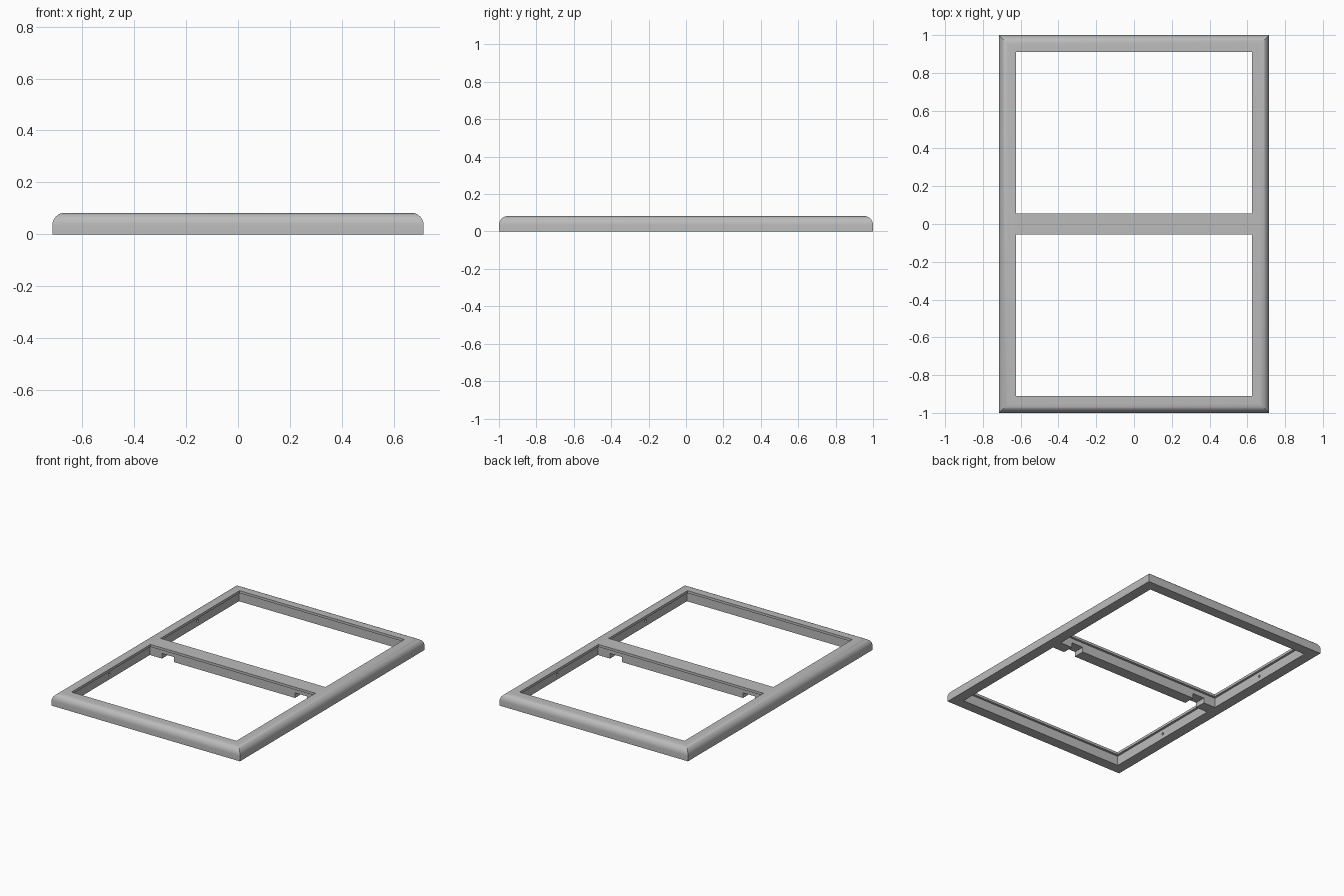
import bpy, bmesh, math

cube = bpy.data.objects.get("Cube")
if cube:
    bpy.data.objects.remove(cube, do_unlink=True)

HX, HY, H = 0.715, 1.0, 0.083      # half width, half length, height
OPEN = 0.089                       # top width of the frame members
LIP, LIP_Z = 0.016, 0.066          # overhanging lip: reach and underside
ROUND = 0.048                      # outer edge rounding
BAR = 0.055                        # half width of the crossbar

grey = bpy.data.materials.new("satin_grey")
grey.use_nodes = True
colour = (0.5, 0.5, 0.5, 1)
grey.diffuse_color = colour
grey.node_tree.nodes["Principled BSDF"].inputs["Base Color"].default_value = colour


def finish(name, bm, smooth=False):
    bmesh.ops.recalc_face_normals(bm, faces=bm.faces)
    mesh = bpy.data.meshes.new(name)
    bm.to_mesh(mesh)
    bm.free()
    mesh.materials.append(grey)
    obj = bpy.data.objects.new(name, mesh)
    bpy.context.collection.objects.link(obj)
    if smooth:
        bpy.ops.object.select_all(action='DESELECT')
        obj.select_set(True)
        bpy.context.view_layer.objects.active = obj
        bpy.ops.object.shade_smooth_by_angle(angle=math.radians(30))
    return obj


def extrude_outline(bm, outline, half):
    """Extrude an x-z outline along y, centred on y = 0."""
    face = bm.faces.new([bm.verts.new((x, -half, z)) for x, z in outline])
    result = bmesh.ops.extrude_face_region(bm, geom=[face])
    moved = [v for v in result["geom"] if isinstance(v, bmesh.types.BMVert)]
    bmesh.ops.translate(bm, verts=moved, vec=(0, 2 * half, 0))


# Outer frame: one (inset, height) profile mitred around the rectangle
profile = [(OPEN - LIP, 0), (0, 0)]
for i in range(9):
    a = math.pi / 2 * i / 8
    profile.append((ROUND * (1 - math.cos(a)), H - ROUND * (1 - math.sin(a))))
profile += [(OPEN, H), (OPEN, LIP_Z), (OPEN - LIP, LIP_Z)]

bm = bmesh.new()
rings = []
for sx, sy in ((1, 1), (-1, 1), (-1, -1), (1, -1)):
    rings.append([bm.verts.new((sx * (HX - d), sy * (HY - d), z)) for d, z in profile])
for k in range(4):
    a, b = rings[k], rings[(k + 1) % 4]
    for i in range(len(profile)):
        j = (i + 1) % len(profile)
        bm.faces.new((a[i], a[j], b[j], b[i]))
frame = finish("outer_frame", bm, smooth=True)

# Crossbar core with a notch in the underside near each end
end = HX - OPEN + LIP
n1, n2, depth = 0.46, 0.55, 0.035
right = [(n1, 0), (n1, depth), (n2, depth), (n2, 0), (end, 0), (end, LIP_Z)]
outline = right + [(-x, z) for x, z in reversed(right)]
bm = bmesh.new()
extrude_outline(bm, outline, BAR - LIP)
finish("crossbar_core", bm)

# Crossbar cap, level with the frame lip
e = HX - OPEN
bm = bmesh.new()
extrude_outline(bm, [(-e, LIP_Z), (e, LIP_Z), (e, H), (-e, H)], BAR)
finish("crossbar_cap", bm)

# Small pin holes in the inner side walls, one per opening and side
bm = bmesh.new()
for sx in (-1, 1):
    for sy in (-1, 1):
        made = bmesh.ops.create_cone(bm, cap_ends=True, segments=16,
                                     radius1=0.009, radius2=0.009, depth=0.05)
        for v in made["verts"]:
            x, y, z = v.co
            v.co = (sx * end + z, sy * 0.48 + y, 0.035 + x)
cutter = finish("pin_hole_cutter", bm)
cutter.hide_render = True
cutter.display_type = 'WIRE'
cutter.hide_set(True)
holes = frame.modifiers.new("pin_holes", 'BOOLEAN')
holes.operation = 'DIFFERENCE'
holes.solver = 'EXACT'
holes.object = cutter
